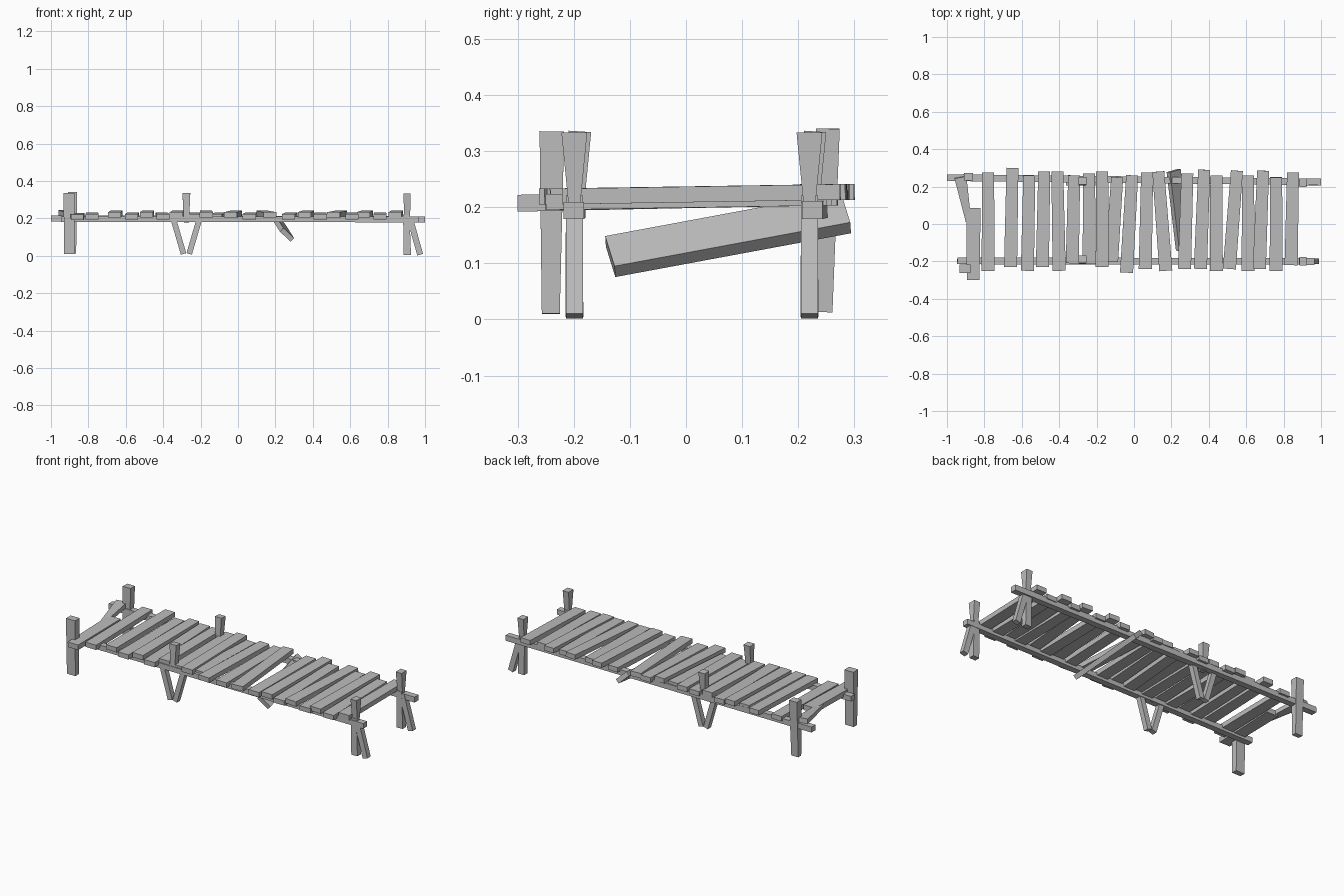
import bpy
import bmesh
from mathutils import Vector, Matrix

default_cube = bpy.data.objects.get("Cube")
if default_cube:
    bpy.data.objects.remove(default_cube, do_unlink=True)

# Single weathered wood colour
wood = bpy.data.materials.new("weathered_grey_wood")
wood.use_nodes = True
grey = (0.5, 0.5, 0.5, 1.0)
wood.diffuse_color = grey
wood.node_tree.nodes["Principled BSDF"].inputs["Base Color"].default_value = grey


def beam(name, start, end, start_size, end_size=None, up=(0, 0, 1), roll=0.0):
    """Tapered square-cut timber; sizes are (width, thickness along up)."""
    start, end = Vector(start), Vector(end)
    axis = (end - start).normalized()
    side = axis.cross(Vector(up)).normalized()
    side = Matrix.Rotation(roll, 3, axis) @ side
    top = side.cross(axis)
    bm = bmesh.new()
    rings = []
    for centre, (width, thick) in ((start, start_size), (end, end_size or start_size)):
        corners = ((-1, -1), (1, -1), (1, 1), (-1, 1))
        rings.append([bm.verts.new(centre + side * (a * width / 2) + top * (b * thick / 2))
                      for a, b in corners])
    first, last = rings
    bm.faces.new(first)
    bm.faces.new(last)
    for i in range(4):
        j = (i + 1) % 4
        bm.faces.new((first[i], first[j], last[j], last[i]))
    bmesh.ops.recalc_face_normals(bm, faces=bm.faces)
    mesh = bpy.data.meshes.new(name)
    bm.to_mesh(mesh)
    bm.free()
    mesh.materials.append(wood)
    obj = bpy.data.objects.new(name, mesh)
    bpy.context.collection.objects.link(obj)
    return obj


# Long rails under the deck
rail_size = (0.036, 0.032)
beam("back_rail", (-1, 0.248, 0.2), (1, 0.225, 0.195), rail_size)
beam("front_rail", (-0.945, -0.197, 0.196), (0.965, -0.2, 0.194), (0.036, 0.03))

# Deck planks: front x, front y, back x, back y
planks = [
    (-0.78, -0.25, -0.78, 0.275), (-0.66, -0.23, -0.65, 0.30),
    (-0.57, -0.25, -0.56, 0.26), (-0.49, -0.23, -0.48, 0.28),
    (-0.40, -0.25, -0.41, 0.28), (-0.33, -0.21, -0.32, 0.26),
    (-0.24, -0.21, -0.24, 0.27), (-0.17, -0.23, -0.17, 0.28),
    (-0.12, -0.20, -0.09, 0.25), (-0.04, -0.26, -0.01, 0.26),
    (0.06, -0.24, 0.07, 0.275), (0.17, -0.25, 0.13, 0.28),
    (0.27, -0.24, 0.285, 0.27), (0.355, -0.24, 0.375, 0.29),
    (0.44, -0.25, 0.44, 0.26), (0.51, -0.24, 0.55, 0.285),
    (0.61, -0.25, 0.61, 0.26), (0.67, -0.24, 0.69, 0.285),
    (0.76, -0.25, 0.76, 0.25), (0.84, -0.22, 0.85, 0.275),
]
for i, (fx, fy, bx, by) in enumerate(planks):
    lift = 0.01 * (i % 2)
    beam(f"deck_plank_{i + 1}", (fx, fy, 0.209 + lift), (bx, by, 0.217 + lift),
         (0.07, 0.028), (0.064, 0.028))

# Snapped plank at the right end, in two pieces
beam("snapped_plank_front", (-0.86, -0.30, 0.207), (-0.858, 0.085, 0.215), (0.068, 0.03), (0.076, 0.03))
beam("snapped_plank_back", (-0.928, 0.25, 0.23), (-0.885, 0.015, 0.215), (0.065, 0.028), (0.03, 0.022))

# Plank that has slipped below the deck
beam("fallen_plank", (0.262, -0.135, 0.112), (0.212, 0.285, 0.19), (0.08, 0.027), roll=0.75)

# Full-height posts at the right end
beam("right_front_post", (-0.902, -0.241, 0.01), (-0.904, -0.239, 0.335),
     (0.055, 0.032), (0.058, 0.044), up=(0, 1, 0))
beam("right_back_post", (-0.888, 0.247, 0.013), (-0.885, 0.253, 0.34),
     (0.045, 0.028), (0.05, 0.042), up=(0, 1, 0))

# Middle and left-end supports, repeated on both sides
for side_name, y in (("front", -0.199), ("back", 0.22)):
    beam(f"middle_{side_name}_post", (-0.276, y, 0.18), (-0.276, y + 0.01, 0.335),
         (0.028, 0.03), (0.042, 0.04), up=(0, 1, 0))
    for strut, s in (("right", -1), ("left", 1)):
        beam(f"middle_{side_name}_{strut}_strut", (-0.276 + s * 0.015, y, 0.01),
             (-0.276 + s * 0.072, y, 0.205), (0.03, 0.03), up=(0, 1, 0))
    beam(f"left_{side_name}_leg", (0.905, y, 0.005), (0.9, y, 0.22),
         (0.04, 0.032), (0.034, 0.03), up=(0, 1, 0))
    beam(f"left_{side_name}_post", (0.904, y, 0.2), (0.904, y, 0.333),
         (0.032, 0.02), (0.038, 0.046), up=(0, 1, 0))
    beam(f"left_{side_name}_brace", (0.974, y, 0.006), (0.918, y, 0.205),
         (0.032, 0.03), up=(0, 1, 0))
